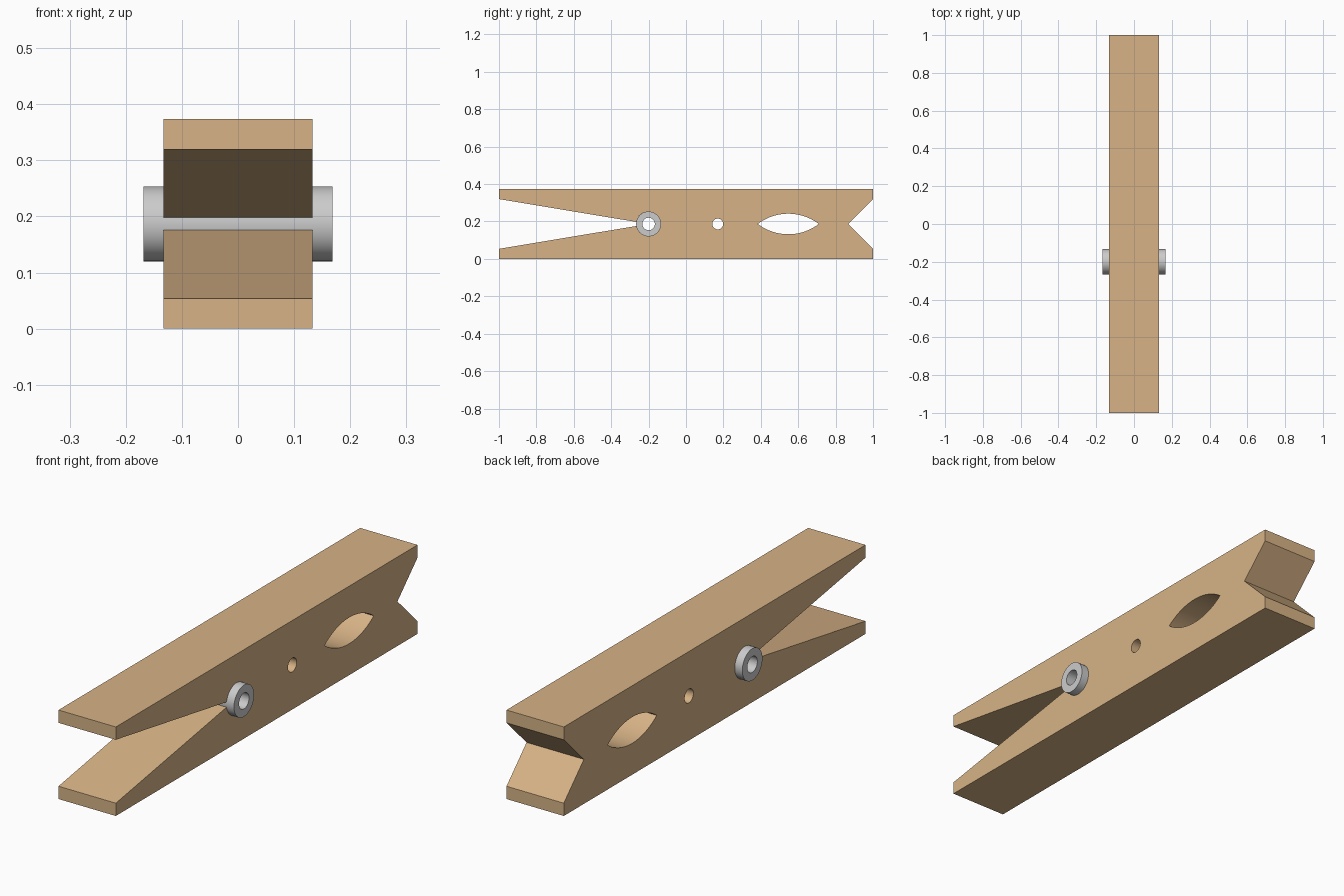
import bpy, bmesh
from math import sin, cos, pi, atan2, asin

if "Cube" in bpy.data.objects:
    bpy.data.objects.remove(bpy.data.objects["Cube"])

MID, HALF_W = 0.1867, 0.133
SPRING_Y, R_OUT, R_IN = -0.2, 0.0667, 0.0333


def arc(cy, cz, r, a0, a1, n):
    """Points (y, z) on an arc, z measured from the split line."""
    return [(cy + r * cos(a0 + (a1 - a0) * i / n), cz + r * sin(a0 + (a1 - a0) * i / n))
            for i in range(n + 1)]


def finish(name, bm, color=None):
    bmesh.ops.recalc_face_normals(bm, faces=bm.faces)
    me = bpy.data.meshes.new(name)
    bm.to_mesh(me)
    bm.free()
    ob = bpy.data.objects.new(name, me)
    bpy.context.collection.objects.link(ob)
    if color:
        mat = bpy.data.materials.new(name + "_colour")
        mat.diffuse_color = color
        mat.use_nodes = True
        mat.node_tree.nodes["Principled BSDF"].inputs["Base Color"].default_value = mat.diffuse_color
        me.materials.append(mat)
    bpy.ops.object.select_all(action='DESELECT')
    ob.select_set(True)
    bpy.context.view_layer.objects.active = ob
    bpy.ops.object.shade_smooth_by_angle(angle=pi / 6)
    return ob


# Wooden body: upper half outline, extruded, then mirrored about the split line
jaw_z = 0.133
slope = atan2(jaw_z, 1 + SPRING_Y)
lens_y, lens_w, lens_h = 0.547, 0.163, 0.055
lens_r = (lens_w ** 2 + lens_h ** 2) / (2 * lens_h)
la = asin(lens_w / lens_r)
lens = arc(lens_y, lens_h - lens_r, lens_r, pi / 2 + la, pi / 2 - la, 20)
lens[0], lens[-1] = (lens_y - lens_w, 0), (lens_y + lens_w, 0)
outline = [(-1, MID), (-1, jaw_z)]
outline += arc(SPRING_Y, 0, R_OUT, pi - slope, 0, 20)
outline += arc(0.17, 0, 0.029, pi, 0, 16)
outline += lens
outline += [(0.867, 0), (1, jaw_z), (1, MID)]

bm = bmesh.new()
face = bm.faces.new([bm.verts.new((-HALF_W, y, z)) for y, z in outline])
ext = bmesh.ops.extrude_face_region(bm, geom=[face], use_keep_orig=True)
bmesh.ops.translate(bm, vec=(2 * HALF_W, 0, 0),
                    verts=[v for v in ext["geom"] if isinstance(v, bmesh.types.BMVert)])
# Open the split faces so both halves weld into one solid
split = [f for f in bm.faces if all(abs(v.co.z) < 1e-5 for v in f.verts)]
bmesh.ops.delete(bm, geom=split, context='FACES')
bmesh.ops.mirror(bm, geom=bm.verts[:] + bm.edges[:] + bm.faces[:], axis='Z', merge_dist=1e-4)
bmesh.ops.remove_doubles(bm, verts=bm.verts, dist=1e-4)
bmesh.ops.translate(bm, vec=(0, 0, MID), verts=bm.verts)
finish("wooden_body", bm, (0.68, 0.45, 0.24, 1))

# Spring: hollow tube through the body
bm = bmesh.new()
N, L = 40, 0.168
section = [(-L, R_OUT), (L, R_OUT), (L, R_IN), (-L, R_IN)]
rings = [[bm.verts.new((x, SPRING_Y + r * cos(2 * pi * i / N), MID + r * sin(2 * pi * i / N)))
          for i in range(N)] for x, r in section]
for k in range(4):
    a, b = rings[k], rings[(k + 1) % 4]
    for i in range(N):
        j = (i + 1) % N
        bm.faces.new((a[i], a[j], b[j], b[i]))
finish("spring_tube", bm)
